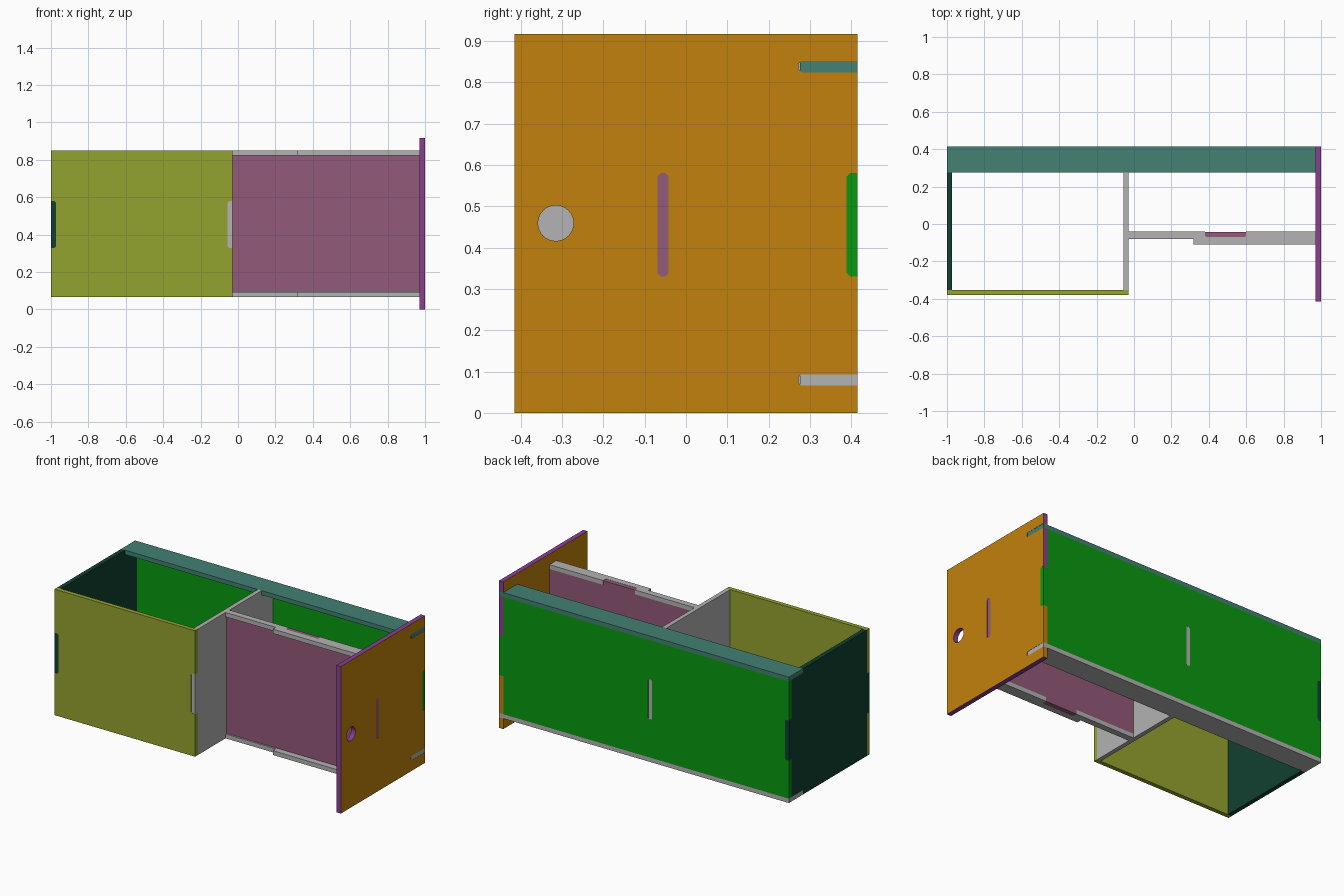
import bpy, bmesh, math
from mathutils import Vector

cube = bpy.data.objects.get("Cube")
if cube:
    bpy.data.objects.remove(cube, do_unlink=True)


def material(name, rgb):
    lin = [((c / 255 + 0.055) / 1.055) ** 2.4 if c > 10 else c / 255 / 12.92 for c in rgb]
    m = bpy.data.materials.new(name)
    m.use_nodes = True
    m.diffuse_color = (*lin, 1)
    m.node_tree.nodes["Principled BSDF"].inputs["Base Color"].default_value = (*lin, 1)
    return m


ORANGE = material("orange", (194, 129, 12))
PURPLE = material("purple", (139, 62, 148))
OLIVE = material("olive", (148, 163, 46))
GREEN = material("green", (8, 153, 16))
DARK = material("dark green", (16, 64, 48))
TEAL = material("teal", (67, 129, 115))
MAUVE = material("mauve", (148, 90, 122))
GREY = material("light grey", (179, 179, 179))

# Shared dimensions
BACK = 0.415            # rear face
FRONT = -0.38           # front face of the box
T = 0.027               # board thickness
Z0, Z1 = 0.066, 0.851   # box height
TZ0, TZ1 = 0.33, 0.58   # height range of every tab
STRIP_Y = 0.276         # front edge of the rear strips
DIV0, DIV1 = -0.057, -0.03   # divider
END = 0.97              # inner face of the end plate
PAN0, PAN1 = -0.069, -0.042  # middle panel
E = 0.001               # tabs stop just short of flush


def notch(edge, inner, v0, v1, c=0.009):
    """Slot open at an outline edge, with clipped inner corners."""
    d = c if inner > edge else -c
    s = c if v1 > v0 else -c
    return [(edge, v0), (inner - d, v0), (inner, v0 + s),
            (inner, v1 - s), (inner - d, v1), (edge, v1)]


def tab(edge, out, v0, v1):
    return [(edge, v0), (out, v0), (out, v1), (edge, v1)]


def slot(u0, u1, v0, v1, c=0.008):
    """Closed slot with clipped corners."""
    return [(u0 + c, v0), (u1 - c, v0), (u1, v0 + c), (u1, v1 - c),
            (u1 - c, v1), (u0 + c, v1), (u0, v1 - c), (u0, v0 + c)]


def board(name, axis, d0, d1, outline, mats, holes=(), rule=None):
    """Flat board: an outline with holes, extruded along one axis."""
    def place(p):
        v = list(p)
        v.insert("xyz".index(axis), d0)
        return Vector(v)
    bm = bmesh.new()
    edges = []
    for loop in [outline, *holes]:
        vs = [bm.verts.new(place(p)) for p in loop]
        edges += [bm.edges.new((vs[i - 1], vs[i])) for i in range(len(vs))]
    bmesh.ops.triangle_fill(bm, edges=edges, use_beauty=True)
    ext = bmesh.ops.extrude_face_region(bm, geom=bm.faces[:], use_keep_orig=True)
    move = Vector([d1 - d0 if a == axis else 0 for a in "xyz"])
    bmesh.ops.translate(bm, vec=move,
                        verts=[g for g in ext["geom"] if isinstance(g, bmesh.types.BMVert)])
    bmesh.ops.recalc_face_normals(bm, faces=bm.faces[:])
    if rule:
        for f in bm.faces:
            f.material_index = rule(f)
    me = bpy.data.meshes.new(name)
    bm.to_mesh(me)
    bm.free()
    for m in mats:
        me.materials.append(m)
    ob = bpy.data.objects.new(name, me)
    bpy.context.collection.objects.link(ob)
    return ob


# End plate: orange faces, purple edges, round finger hole
def plate_rule(f):
    n, c = f.normal, f.calc_center_median()
    if abs(n.x) > 0.5 or (n.y > 0.9 and c.y > BACK - 0.01 and c.z < TZ0):
        return 0
    return 1


finger_hole = [(-0.315 + 0.043 * math.cos(a), 0.459 + 0.043 * math.sin(a))
               for a in [i * math.tau / 32 for i in range(32)]]
plate = [(-BACK, 0), (BACK, 0),
         *notch(BACK, STRIP_Y - 0.004, Z0, Z0 + T, 0.007),
         *notch(BACK, BACK - T, TZ0, TZ1),
         *notch(BACK, STRIP_Y - 0.004, Z1 - T, Z1, 0.007),
         (BACK, 0.917), (-BACK, 0.917)]
board("end_plate", "x", END, 1.0, plate, [ORANGE, PURPLE],
      [finger_hole, slot(PAN0, PAN1, TZ0, TZ1)], plate_rule)

# Rear top and bottom strips
for name, z, mat in (("rear_top_strip", Z1 - T, TEAL), ("rear_bottom_strip", Z0, GREY)):
    board(name, "z", z, z + T,
          [(-1, STRIP_Y), (1 - E, STRIP_Y), (1 - E, BACK), (-1, BACK)], [mat])

# Back panel between the strips
back = [(-1, Z0 + T), (END, Z0 + T), *tab(END, 1 - E, TZ0, TZ1),
        (END, Z1 - T), (-1, Z1 - T), *notch(-1, -1 + T, TZ1, TZ0)]
board("back_panel", "y", BACK - T, BACK, back, [GREEN],
      [slot(DIV0, DIV1, TZ0, TZ1)])

# Box side and divider share one outline, notched around the strips
cross = [(FRONT + T, Z0), (STRIP_Y, Z0), (STRIP_Y, Z0 + T), (BACK - T, Z0 + T),
         *tab(BACK - T, BACK - E, TZ0, TZ1),
         (BACK - T, Z1 - T), (STRIP_Y, Z1 - T), (STRIP_Y, Z1), (FRONT + T, Z1),
         *tab(FRONT + T, FRONT + E, TZ1, TZ0)]
board("box_side", "x", -1, -1 + T, cross, [DARK])
board("divider", "x", DIV0, DIV1, cross, [GREY], [slot(PAN0, PAN1, TZ0, TZ1)])

# Box front
front = [(-1, Z0), (DIV1, Z0), *notch(DIV1, DIV0, TZ0, TZ1),
         (DIV1, Z1), (-1, Z1), *notch(-1, -1 + T, TZ1, TZ0)]
board("box_front", "y", FRONT, FRONT + T, front, [OLIVE])

# Middle panel with tabs on all four sides
TX0, TX1 = 0.38, 0.60
middle = [(DIV1, Z0 + T), (TX0, Z0 + T), (TX0, Z0 + E), (TX1, Z0 + E), (TX1, Z0 + T),
          (END, Z0 + T), *tab(END, 1 - E, TZ0, TZ1),
          (END, Z1 - T), (TX1, Z1 - T), (TX1, Z1 - E), (TX0, Z1 - E), (TX0, Z1 - T),
          (DIV1, Z1 - T), *tab(DIV1, DIV0 + E, TZ1, TZ0)]
board("middle_panel", "y", PAN0, PAN1, middle, [MAUVE])

# Stepped rails above and below the middle panel
R = PAN1 + E
rail = [(DIV1, -0.08), (0.317, -0.08), (0.317, -0.109), (END, -0.109), (END, R),
        (TX1, R), (TX1, PAN0 + 0.007), (TX1 - 0.007, PAN0),
        (TX0 + 0.007, PAN0), (TX0, PAN0 + 0.007), (TX0, R), (DIV1, R)]
for name, z in (("top_rail", Z1 - T), ("bottom_rail", Z0)):
    board(name, "z", z, z + T, rail, [GREY])
